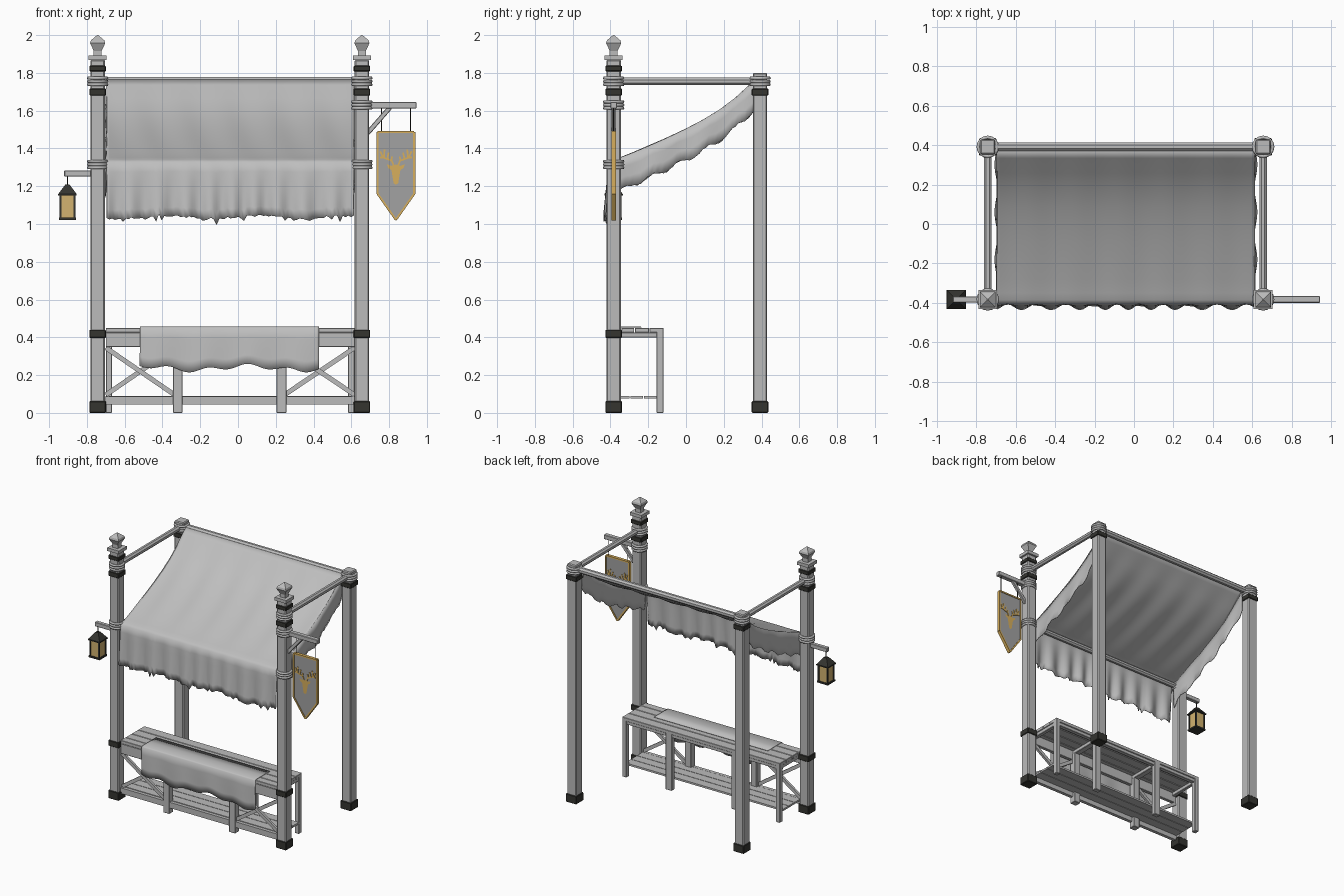
import bpy, bmesh, math, random
from mathutils import Vector, Matrix

if "Cube" in bpy.data.objects:
    bpy.data.objects.remove(bpy.data.objects["Cube"])

random.seed(4)


def mat(name, rgb):
    m = bpy.data.materials.new(name)
    m.diffuse_color = (*rgb, 1)
    m.use_nodes = True
    m.node_tree.nodes["Principled BSDF"].inputs["Base Color"].default_value = m.diffuse_color
    return m


WOOD = mat("grey_wood", (0.5, 0.5, 0.5))
CLOTH = mat("pale_cloth", (0.52, 0.52, 0.52))
IRON = mat("dark_iron", (0.035, 0.035, 0.03))
FLAG = mat("banner_grey", (0.36, 0.36, 0.36))
GOLD = mat("gold", (0.68, 0.43, 0.11))
GLOW = mat("lantern_glass", (0.65, 0.45, 0.16))


def finish(name, bm, m, bevel=0, smooth=False, thick=0):
    bmesh.ops.recalc_face_normals(bm, faces=bm.faces)
    me = bpy.data.meshes.new(name)
    bm.to_mesh(me)
    bm.free()
    ob = bpy.data.objects.new(name, me)
    bpy.context.collection.objects.link(ob)
    me.materials.append(m)
    if smooth:
        for p in me.polygons:
            p.use_smooth = True
    if thick:
        s = ob.modifiers.new("thickness", "SOLIDIFY")
        s.thickness, s.offset = thick, 0
    if bevel:
        b = ob.modifiers.new("bevel", "BEVEL")
        b.width, b.segments = bevel, 1
    return ob


def box(bm, x0, x1, y0, y1, z0, z1):
    c = Vector((x0 + x1, y0 + y1, z0 + z1)) / 2
    s = Matrix.Diagonal((x1 - x0, y1 - y0, z1 - z0, 1))
    bmesh.ops.create_cube(bm, size=1, matrix=Matrix.Translation(c) @ s)


def sq(bm, x, y, h, z0, z1):
    box(bm, x - h, x + h, y - h, y + h, z0, z1)


def frame(p, q):
    p, q = Vector(p), Vector(q)
    z = (q - p).normalized()
    ref = Vector((1, 0, 0)) if abs(z.y) > 0.9 else Vector((0, 1, 0))
    x = ref.cross(z).normalized()
    r = Matrix((x, z.cross(x), z)).transposed().to_4x4()
    return Matrix.Translation((p + q) / 2) @ r, (q - p).length


def bar(bm, p, q, w, d):
    m, length = frame(p, q)
    bmesh.ops.create_cube(bm, size=1, matrix=m @ Matrix.Diagonal((w, d, length, 1)))


def rod(bm, p, q, r, n=8):
    m, length = frame(p, q)
    m = m @ Matrix.Rotation(math.pi / n, 4, "Z")
    bmesh.ops.create_cone(bm, cap_ends=True, segments=n, radius1=r, radius2=r, depth=length, matrix=m)


def pyramid(bm, x, y, z0, z1, h0, h1):
    m = Matrix.Translation((x, y, (z0 + z1) / 2)) @ Matrix.Rotation(math.pi / 4, 4, "Z")
    k = math.sqrt(2)
    bmesh.ops.create_cone(bm, cap_ends=True, segments=4, radius1=h0 * k, radius2=h1 * k, depth=z1 - z0, matrix=m)


def grid(bm, rows):
    vs = [[bm.verts.new(p) for p in r] for r in rows]
    for a, b in zip(vs, vs[1:]):
        for i in range(len(a) - 1):
            bm.faces.new((a[i], a[i + 1], b[i + 1], b[i]))


def rope(x, y, z):
    # three coils wound round a post
    bm = bmesh.new()
    n, k = 16, 6
    for j in (-1, 0, 1):
        ring = []
        for i in range(n + 1):
            a = 2 * math.pi * i / n
            ring.append([(x + (0.048 + 0.009 * math.cos(t)) * math.cos(a),
                          y + (0.048 + 0.009 * math.cos(t)) * math.sin(a),
                          z + j * 0.017 + 0.009 * math.sin(t))
                         for t in (2 * math.pi * s / k for s in range(k + 1))])
        grid(bm, ring)
    bmesh.ops.remove_doubles(bm, verts=bm.verts, dist=1e-5)
    finish("rope_binding", bm, WOOD, smooth=True)


XL, XR, YF, YB = -0.743, 0.656, -0.383, 0.392

# posts, iron collars and rope bindings
for x in (XL, XR):
    for y in (YF, YB):
        front = y == YF
        bm = bmesh.new()
        sq(bm, x, y, 0.038, 0.01, 1.87 if front else 1.80)
        finish("front_post" if front else "back_post", bm, WOOD, 0.006)
        bm = bmesh.new()
        for z0, z1 in [(0, 0.062), (1.68, 1.717)] + ([(0.397, 0.44), (1.808, 1.838)] if front else []):
            sq(bm, x, y, 0.044, z0, z1)
        finish("iron_collars", bm, IRON, 0.004)
        for z in [1.755] + ([1.315] if front else []):
            rope(x, y, z)
        if front:
            # carved finial
            bm = bmesh.new()
            sq(bm, x, y, 0.048, 1.868, 1.892)
            sq(bm, x, y, 0.021, 1.89, 1.918)
            pyramid(bm, x, y, 1.915, 1.957, 0.02, 0.04)
            pyramid(bm, x, y, 1.957, 1.972, 0.04, 0.036)
            pyramid(bm, x, y, 1.972, 2.0, 0.036, 0.003)
            finish("finial", bm, WOOD)
rope(XR, YF, 1.63)

# roof beams
bm = bmesh.new()
for x in (XL, XR):
    rod(bm, (x, YF, 1.755), (x, YB, 1.755), 0.021)
rod(bm, (XL, YB, 1.757), (XR, YB, 1.757), 0.023)
rod(bm, (XL, YF, 1.315), (XR, YF, 1.315), 0.02)
finish("roof_beams", bm, WOOD)

# canopy: sagging sheet with gentle folds
CX0, CX1, N = -0.695, 0.613, 90
prof = [(0.378, 1.768), (0.336, 1.735), (0.26, 1.665), (0.177, 1.603), (0.09, 1.55), (0.0, 1.503),
        (-0.1, 1.456), (-0.19, 1.417), (-0.28, 1.378), (-0.35, 1.35), (-0.385, 1.338), (-0.405, 1.325)]
xs = [CX0 + (CX1 - CX0) * i / N for i in range(N + 1)]
rows = []
for y, z in prof:
    amp = 0.009 * max(0, min(1, (0.378 - y) * 4, (y + 0.405) * 4))
    rows.append([(x, y, z - amp * (0.5 + 0.5 * math.sin(x * 27 + y * 3))) for x in xs])
# valance: rippled drop with a torn lower edge
ends = [1.035 + 0.01 * math.sin(x * 13) + random.choice((0.012, 0.005, 0, -0.01, -0.033)) * random.random()
        for x in xs]
for k in range(1, 7):
    t = k / 6
    rows.append([(x, -0.408 - t * 0.012 + 0.015 * t * math.sin(x * 48 + math.sin(x * 7)),
                  1.325 + (e - 1.325) * t) for x, e in zip(xs, ends)])
bm = bmesh.new()
grid(bm, rows)
finish("canopy", bm, CLOTH, smooth=True, thick=0.005)

# side flaps following the canopy slope
for x, s in ((CX0, -1), (CX1, 1)):
    top, M = [], 44
    for i in range(M + 1):
        y = 0.365 - 0.76 * i / M
        for (a, za), (b, zb) in zip(prof, prof[1:]):
            if b <= y <= a:
                top.append((y, zb + (za - zb) * (y - b) / (a - b)))
                break
    drop = [0.155 + 0.02 * i / M + 0.012 * math.sin(i * 0.75) + random.uniform(-0.005, 0.005)
            for i in range(len(top))]
    bm = bmesh.new()
    grid(bm, [[(x + s * k / 3 * (0.004 + 0.007 * math.sin(y * 26)), y, z - d * k / 3)
               for (y, z), d in zip(top, drop)] for k in range(4)])
    finish("side_flap", bm, CLOTH, smooth=True, thick=0.005)

# counter: top planks, front board and lower shelf
BX0, BX1 = -0.70, 0.618
bm = bmesh.new()
for y0, y1 in ((-0.40, -0.345), (-0.342, -0.274), (-0.27, -0.197), (-0.193, -0.12)):
    box(bm, BX0, BX1, y0, y1, 0.425, 0.45)
box(bm, BX0, BX1, -0.40, -0.375, 0.35, 0.425)
box(bm, BX0, BX1, -0.155, -0.125, 0.40, 0.425)
finish("counter_top", bm, WOOD, 0.002)
bm = bmesh.new()
for y0 in (-0.365, -0.294, -0.223):
    box(bm, BX0, BX1, y0, y0 + 0.067, 0.076, 0.09)
box(bm, XL, XR, -0.395, -0.37, 0.045, 0.088)
finish("lower_shelf", bm, WOOD)

# counter legs with cross rails
bm = bmesh.new()
for x0, x1 in ((-0.70, -0.667), (-0.345, -0.294), (0.204, 0.256), (0.582, 0.618)):
    box(bm, x0, x1, -0.156, -0.12, 0, 0.43)
    box(bm, x0 + 0.004, x1 - 0.004, -0.38, -0.15, 0.398, 0.426)
    if -0.5 < x0 < 0.5:
        box(bm, x0, x1, -0.40, -0.35, 0, 0.40)
finish("counter_legs", bm, WOOD, 0.003)

# crossed braces in both end bays
bm = bmesh.new()
for a, b in ((-0.70, -0.335), (0.245, 0.618)):
    bar(bm, (a, -0.382, 0.345), (b, -0.382, 0.095), 0.025, 0.018)
    bar(bm, (a, -0.374, 0.095), (b, -0.374, 0.345), 0.025, 0.018)
finish("cross_braces", bm, WOOD)

# runner cloth draped over the counter front
bm = bmesh.new()
rx = [-0.52 + 0.95 * i / 60 for i in range(61)]
rows = [[(x, y, z) for x in rx] for y, z in ((-0.235, 0.454), (-0.32, 0.455), (-0.398, 0.455), (-0.407, 0.448))]
hem = [0.237 + 0.011 * math.sin(x * 30) + 0.012 * math.sin(x * 11 + 1) for x in rx]
for k in range(1, 5):
    t = k / 4
    rows.append([(x, -0.408 - t * (0.004 + 0.005 * math.sin(x * 25)), 0.448 + (h - 0.448) * t)
                 for x, h in zip(rx, hem)])
grid(bm, rows)
finish("counter_cloth", bm, CLOTH, smooth=True, thick=0.004)

# lantern arm and banner arm
bm = bmesh.new()
box(bm, -0.92, XL, YF - 0.015, YF + 0.015, 1.252, 1.284)
box(bm, XR, 0.945, YF - 0.017, YF + 0.017, 1.612, 1.645)
bar(bm, (0.685, YF, 1.48), (0.805, YF, 1.617), 0.025, 0.022)
finish("hanging_arms", bm, WOOD, 0.003)

# lantern
LX = -0.903
bm = bmesh.new()
pyramid(bm, LX, YF, 1.158, 1.208, 0.049, 0.012)
sq(bm, LX, YF, 0.049, 1.152, 1.16)
sq(bm, LX, YF, 0.045, 1.022, 1.034)
for i in (-1, 1):
    for j in (-1, 1):
        sq(bm, LX + i * 0.037, YF + j * 0.037, 0.005, 1.03, 1.155)
rod(bm, (LX, YF, 1.2), (LX, YF, 1.255), 0.003, 6)
for x in (0.76, 0.913):
    rod(bm, (x, YF, 1.485), (x, YF, 1.615), 0.003, 6)
finish("lantern_frame_and_hangers", bm, IRON)
bm = bmesh.new()
sq(bm, LX, YF, 0.036, 1.03, 1.155)
finish("lantern_panes", bm, GLOW)

# pointed banner
BX, W = 0.836, 0.097
edge = [(-W, 1.487), (W, 1.487), (W, 1.16), (0, 1.022), (-W, 1.16)]
bm = bmesh.new()
f = bm.faces.new([bm.verts.new((BX + x, YF - 0.007, z)) for x, z in edge])
r = bmesh.ops.extrude_face_region(bm, geom=[f])
bmesh.ops.translate(bm, vec=(0, 0.014, 0), verts=[v for v in r["geom"] if isinstance(v, bmesh.types.BMVert)])
finish("banner", bm, FLAG)
bm = bmesh.new()
for (a, za), (b, zb) in zip(edge, edge[1:] + edge[:1]):
    bar(bm, (BX + a, YF, za), (BX + b, YF, zb), 0.011, 0.024)
finish("banner_trim", bm, GOLD)

# antlered emblem on both banner faces
head = [(0, 1.315), (0.022, 1.308), (0.048, 1.316), (0.04, 1.296), (0.024, 1.286), (0.012, 1.215), (0, 1.208)]
antler = [((0.012, 1.31), (0.022, 1.335)), ((0.022, 1.335), (0.068, 1.352)), ((0.068, 1.352), (0.083, 1.385)),
          ((0.064, 1.35), (0.06, 1.395)), ((0.046, 1.344), (0.038, 1.378)), ((0.068, 1.352), (0.085, 1.352)),
          ((0.024, 1.336), (0.02, 1.358))]
bm = bmesh.new()
for y in (YF - 0.009, YF + 0.009):
    for s in (-1, 1):
        bm.faces.new([bm.verts.new((BX + s * x, y + math.copysign(0.002, y - YF), z)) for x, z in head])
        for (a, za), (b, zb) in antler:
            bar(bm, (BX + s * a, y, za), (BX + s * b, y, zb), 0.009, 0.004)
finish("banner_emblem", bm, GOLD)
